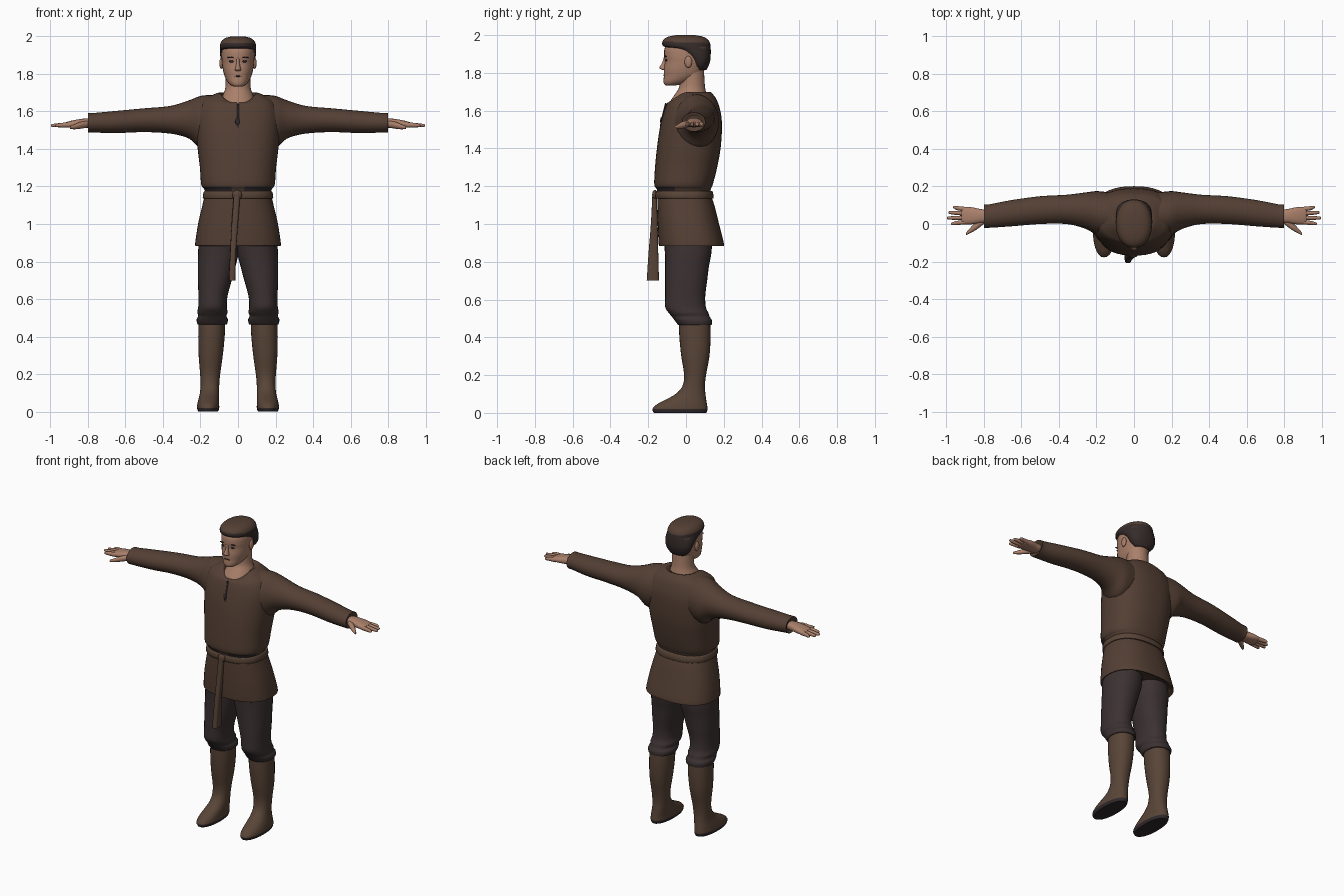
import bpy, bmesh, math
from mathutils import Vector


def material(name, rgb):
    m = bpy.data.materials.new(name)
    m.diffuse_color = (*rgb, 1)
    return m


BROWN = material("brown cloth", (0.088, 0.050, 0.034))
LEATHER = material("boot leather", (0.098, 0.058, 0.038))
TROUSER = material("dark trousers", (0.045, 0.031, 0.032))
DARK = material("dark trim", (0.030, 0.022, 0.024))
HAIR = material("dark hair", (0.036, 0.025, 0.023))
SKIN = material("skin", (0.40, 0.215, 0.145))


def finish(name, bm, mats, rule=None, sharp=50):
    bmesh.ops.recalc_face_normals(bm, faces=bm.faces)
    bm.normal_update()
    for f in bm.faces:
        f.smooth = True
        if rule:
            f.material_index = rule(f.calc_center_median(), f.normal)
    me = bpy.data.meshes.new(name)
    bm.to_mesh(me)
    bm.free()
    for m in mats:
        me.materials.append(m)
    me.set_sharp_from_angle(angle=math.radians(sharp))
    ob = bpy.data.objects.new(name, me)
    bpy.context.collection.objects.link(ob)
    return ob


def smooth_path(secs, steps):
    """Catmull-Rom interpolation between cross-sections."""
    out = []
    for i in range(len(secs) - 1):
        p0, p1, p2 = secs[max(i - 1, 0)], secs[i], secs[i + 1]
        p3 = secs[min(i + 2, len(secs) - 1)]
        for s in range(steps):
            t = s / steps
            out.append([0.5 * (2 * b + (c - a) * t + (2 * a - 5 * b + 4 * c - d) * t * t
                               + (3 * b - a - 3 * c + d) * t ** 3)
                        for a, b, c, d in zip(p0, p1, p2, p3)])
    return out + [list(secs[-1])]


def loft(name, secs, mats, axis='z', n=28, steps=4, power=2.0, rule=None, mirror=False, sharp=50):
    """Sections are (position, u0, u1, v0, v1, optional front drop)."""
    rings = smooth_path(secs, steps)
    for side in ((1, -1) if mirror else (1,)):
        bm = bmesh.new()
        loops = []
        for r in rings:
            p, u0, u1, v0, v1 = r[:5]
            drop = r[5] if len(r) > 5 else 0
            loop = []
            for k in range(n):
                a = 2 * math.pi * k / n
                c, s = math.cos(a), math.sin(a)
                e = 2 / power
                u = (u0 + u1) / 2 + (u1 - u0) / 2 * math.copysign(abs(c) ** e, c)
                v = (v0 + v1) / 2 + (v1 - v0) / 2 * math.copysign(abs(s) ** e, s)
                co = (u, v, p - drop * max(0, -s) ** 2) if axis == 'z' else (p, u, v)
                loop.append(bm.verts.new((co[0] * side, co[1], co[2])))
            loops.append(loop)
        for a, b in zip(loops, loops[1:]):
            for k in range(n):
                bm.faces.new((a[k], a[(k + 1) % n], b[(k + 1) % n], b[k]))
        bm.faces.new(loops[0])
        bm.faces.new(loops[-1])
        tag = name if not mirror else ("left_" if side > 0 else "right_") + name
        finish(tag, bm, mats, rule, sharp)


def sym(secs):
    """(z, half width, y0, y1, ...) to full sections."""
    return [(s[0], -s[1], s[1], *s[2:]) for s in secs]


def blob(name, loc, size, mat, mirror=False):
    for side in ((1, -1) if mirror else (1,)):
        bm = bmesh.new()
        bmesh.ops.create_uvsphere(bm, u_segments=16, v_segments=10, radius=1)
        for v in bm.verts:
            v.co = Vector((v.co.x * size[0] + loc[0] * side,
                           v.co.y * size[1] + loc[1], v.co.z * size[2] + loc[2]))
        finish(name if not mirror else ("left_" if side > 0 else "right_") + name, bm, [mat])


# Tunic body: hem, waist, chest, shoulders, scooped collar
loft("tunic", sym([
    (0.91, 0.20, -0.12, 0.165, 0), (0.885, 0.225, -0.14, 0.195, 0), (0.90, 0.228, -0.145, 0.20, 0),
    (1.0, 0.213, -0.15, 0.175, 0), (1.10, 0.19, -0.152, 0.15, 0), (1.16, 0.176, -0.152, 0.13, 0),
    (1.185, 0.18, -0.155, 0.132, 0), (1.21, 0.196, -0.168, 0.142, 0), (1.30, 0.203, -0.164, 0.165, 0),
    (1.40, 0.215, -0.154, 0.183, 0), (1.50, 0.222, -0.14, 0.19, 0), (1.58, 0.222, -0.122, 0.186, 0),
    (1.65, 0.195, -0.105, 0.166, 0.02), (1.68, 0.15, -0.092, 0.148, 0.035),
    (1.70, 0.105, -0.075, 0.128, 0.055), (1.69, 0.09, -0.06, 0.115, 0.055)]),
    [BROWN, DARK], n=48, power=2.4,
    rule=lambda c, n: int(1.17 < c.z < 1.203 and c.y < -0.06 and abs(c.x) > 0.03))

# Sleeves
loft("sleeve", [
    (0.08, -0.07, 0.16, 1.43, 1.69), (0.19, -0.06, 0.175, 1.40, 1.685), (0.26, -0.025, 0.168, 1.455, 1.66),
    (0.36, 0.0, 0.156, 1.482, 1.63), (0.50, 0.0, 0.148, 1.49, 1.617), (0.65, -0.012, 0.128, 1.485, 1.603),
    (0.77, -0.02, 0.105, 1.488, 1.592), (0.80, -0.02, 0.103, 1.49, 1.59), (0.79, 0.0, 0.085, 1.505, 1.57)],
    [BROWN], axis='x', mirror=True)

# Hands: palm, four fingers, thumb
loft("palm", [(0.77, 0.01, 0.075, 1.515, 1.56), (0.82, 0.005, 0.08, 1.512, 1.562),
              (0.87, -0.002, 0.09, 1.512, 1.555), (0.91, 0.0, 0.09, 1.515, 1.545),
              (0.92, 0.012, 0.08, 1.522, 1.54)],
     [SKIN], axis='x', n=20, power=2.5, mirror=True)
for i, (y, dy, tip) in enumerate([(0.010, -0.008, 0.975), (0.033, -0.001, 0.998),
                                  (0.056, 0.005, 0.99), (0.079, 0.010, 0.965)]):
    loft("finger_%d" % (i + 1), [
        (0.895, y - 0.012, y + 0.012, 1.515, 1.543),
        (0.94, y + dy / 2 - 0.011, y + dy / 2 + 0.011, 1.515, 1.54),
        (tip - 0.008, y + dy - 0.008, y + dy + 0.008, 1.517, 1.534),
        (tip, y + dy - 0.003, y + dy + 0.003, 1.523, 1.529)], [SKIN], axis='x', n=10, steps=3, mirror=True)
loft("thumb", [(0.80, 0.0, 0.035, 1.515, 1.55), (0.84, -0.03, 0.012, 1.508, 1.545),
               (0.875, -0.05, -0.022, 1.505, 1.53), (0.895, -0.06, -0.045, 1.508, 1.522)],
     [SKIN], axis='x', n=12, mirror=True)

# Belt, knot and hanging end
loft("belt", sym([(1.135, 0.183, -0.158, 0.142), (1.14, 0.188, -0.163, 0.147),
                  (1.17, 0.184, -0.162, 0.142), (1.175, 0.178, -0.157, 0.137)]),
     [LEATHER], n=48, power=2.4, steps=2)
blob("belt_knot", (-0.005, -0.165, 1.155), (0.026, 0.014, 0.026), LEATHER)
loft("belt_end", [(1.16, -0.022, 0.012, -0.178, -0.155), (1.0, -0.034, 0.0, -0.186, -0.15),
                  (0.85, -0.042, -0.01, -0.198, -0.147), (0.70, -0.05, -0.014, -0.208, -0.143)],
     [LEATHER, DARK], n=16, power=3.5, rule=lambda c, n: int(n.x < -0.7))

# Collar slit with toggle
loft("collar_slit", [(1.515, -0.003, 0.003, -0.139, -0.132), (1.57, -0.005, 0.005, -0.128, -0.121),
                     (1.64, -0.006, 0.006, -0.111, -0.102)], [DARK], n=8)
blob("collar_toggle", (-0.003, -0.131, 1.545), (0.012, 0.006, 0.02), DARK)

# Trousers, gathered over the boots
loft("trouser_leg", [
    (0.96, -0.01, 0.205, -0.12, 0.14), (0.85, -0.004, 0.213, -0.112, 0.135), (0.78, 0.012, 0.214, -0.11, 0.122),
    (0.70, 0.033, 0.214, -0.11, 0.112), (0.62, 0.055, 0.211, -0.11, 0.102), (0.56, 0.06, 0.212, -0.11, 0.105),
    (0.53, 0.055, 0.217, -0.092, 0.118), (0.51, 0.062, 0.213, -0.075, 0.125), (0.49, 0.054, 0.221, -0.06, 0.137),
    (0.465, 0.06, 0.215, -0.04, 0.135), (0.47, 0.075, 0.2, -0.03, 0.12)],
    [TROUSER], power=2.2, mirror=True)

# Boots with dark soles
loft("boot", [
    (0.48, 0.068, 0.21, -0.038, 0.128), (0.40, 0.071, 0.212, -0.035, 0.13), (0.30, 0.081, 0.21, -0.025, 0.124),
    (0.20, 0.095, 0.202, -0.01, 0.106), (0.14, 0.1, 0.2, -0.02, 0.1), (0.10, 0.101, 0.203, -0.055, 0.103),
    (0.07, 0.101, 0.21, -0.108, 0.107), (0.045, 0.101, 0.216, -0.155, 0.111),
    (0.02, 0.1, 0.219, -0.178, 0.114), (0.0, 0.106, 0.213, -0.17, 0.108)],
    [LEATHER, DARK], power=2.2, mirror=True, rule=lambda c, n: int(c.z < 0.02))

# Neck and head
loft("neck", sym([(1.58, 0.10, -0.10, 0.10), (1.64, 0.098, -0.088, 0.105), (1.685, 0.082, -0.06, 0.108),
                  (1.73, 0.067, -0.035, 0.10), (1.82, 0.066, -0.035, 0.095)]), [SKIN])
loft("head", sym([
    (1.733, 0.022, -0.105, -0.06), (1.74, 0.038, -0.115, -0.02), (1.757, 0.055, -0.119, 0.03),
    (1.785, 0.07, -0.117, 0.08), (1.82, 0.08, -0.117, 0.10), (1.86, 0.086, -0.112, 0.115),
    (1.89, 0.088, -0.116, 0.12), (1.93, 0.086, -0.113, 0.118), (1.96, 0.07, -0.09, 0.10)]),
    [SKIN], power=2.15, sharp=80)

# Nose, ears, eyes, brows, mouth
loft("nose", sym([(1.815, 0.012, -0.122, -0.10), (1.822, 0.018, -0.138, -0.10), (1.832, 0.014, -0.14, -0.10),
                  (1.855, 0.009, -0.126, -0.10), (1.885, 0.008, -0.117, -0.10)]), [SKIN], n=14)
blob("ear", (0.089, 0.012, 1.858), (0.01, 0.02, 0.031), SKIN, True)
blob("eye", (0.034, -0.105, 1.867), (0.014, 0.0045, 0.006), DARK, True)
blob("brow", (0.036, -0.108, 1.888), (0.02, 0.0049, 0.004), HAIR, True)
blob("mouth", (0, -0.1165, 1.788), (0.022, 0.0045, 0.003), DARK)

# Short hair: low at the nape, swept forward over the brow, lighter on top
loft("hair", sym([
    (1.815, 0.055, 0.05, 0.108), (1.84, 0.078, 0.03, 0.121), (1.87, 0.09, 0.015, 0.129),
    (1.90, 0.095, -0.02, 0.131), (1.925, 0.096, -0.07, 0.131), (1.94, 0.097, -0.118, 0.13),
    (1.96, 0.095, -0.126, 0.126), (1.98, 0.084, -0.115, 0.112), (1.993, 0.064, -0.09, 0.085),
    (2.0, 0.035, -0.05, 0.045)]),
    [HAIR, BROWN], n=36, power=2.15, sharp=80, rule=lambda c, n: int(n.z > 0.3))
